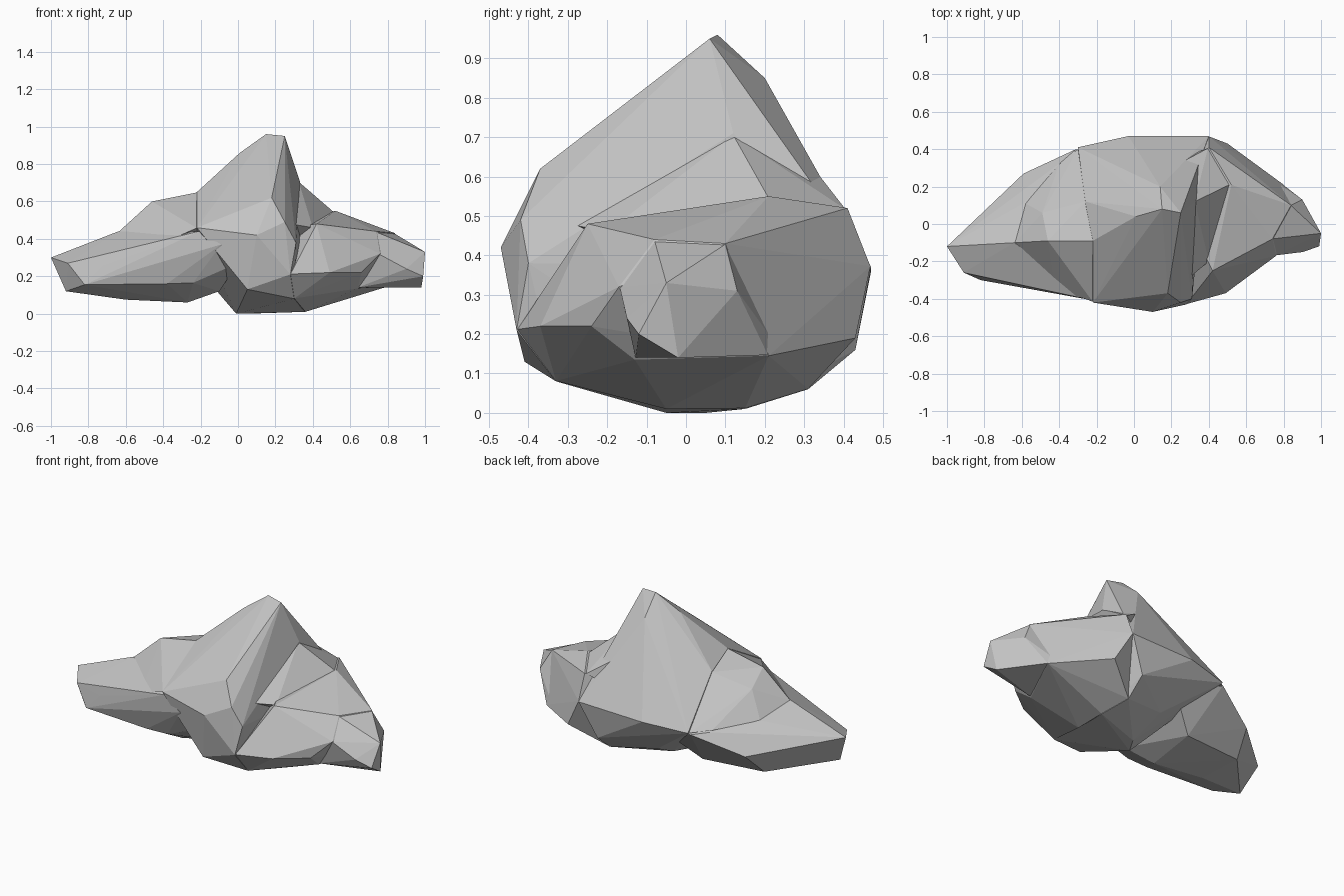
import bpy
import bmesh

default_cube = bpy.data.objects.get("Cube")
if default_cube:
    bpy.data.objects.remove(default_cube, do_unlink=True)

# Single stone colour
stone = bpy.data.materials.new("stone_grey")
stone.use_nodes = True
stone_colour = (.55, .55, .55, 1)
stone.diffuse_color = stone_colour
stone.node_tree.nodes["Principled BSDF"].inputs["Base Color"].default_value = stone_colour


def faceted_lump(name, corners):
    """Wrap a few corner points in a flat-faced convex boulder."""
    bm = bmesh.new()
    for corner in corners:
        bm.verts.new(corner)
    result = bmesh.ops.convex_hull(bm, input=bm.verts[:])
    unused = [item for item in result["geom_interior"] if isinstance(item, bmesh.types.BMVert)]
    bmesh.ops.delete(bm, geom=unused, context="VERTS")
    bmesh.ops.recalc_face_normals(bm, faces=bm.faces[:])
    mesh = bpy.data.meshes.new(name)
    bm.to_mesh(mesh)
    bm.free()
    mesh.materials.append(stone)
    lump = bpy.data.objects.new(name, mesh)
    bpy.context.collection.objects.link(lump)
    return lump


def merge_into(target, other):
    """Fuse one lump into another and discard the spare piece."""
    bpy.context.view_layer.objects.active = target
    union = target.modifiers.new("union", "BOOLEAN")
    union.operation = "UNION"
    union.solver = "EXACT"
    union.object = other
    bpy.ops.object.modifier_apply(modifier=union.name)
    bpy.data.objects.remove(other, do_unlink=True)


# Central mass rising to the peak
rock = faceted_lump("rock", [
    (.15, .08, .96), (.25, .06, .95), (.17, -.1, .82), (.18, -.37, .62),
    (.01, .04, .86), (.14, .2, .85), (.33, .12, .71), (.25, -.42, .49),
    (.31, -.4, .38), (.1, -.47, .42), (-.22, -.42, .46), (-.22, -.09, .65),
    (-.26, .12, .6), (-.03, .47, .36), (.4, .47, .37), (-.3, .41, .34),
    (.05, -.41, .13), (.28, -.43, .21), (.3, -.33, .08), (-.01, -.05, 0),
    (.05, .05, 0), (.36, .15, .01), (.3, .31, .06), (.3, .43, .16),
    (.02, .25, .1),
])

# Inner half of the long low lobe, with its underside running back to the base
east_lobe = faceted_lump("east_lobe", [
    (.52, .21, .55), (.42, -.25, .48), (.74, -.08, .44), (.84, .1, .43),
    (.76, -.17, .32), (.66, -.24, .22), (.49, -.37, .22), (.281, -.428, .212),
    (.64, -.13, .135), (.8, .21, .145), (.5, .43, .19), (.401, .468, .372),
    (.4, .41, .52), (.36, -.05, .01), (.301, -.33, .081), (.361, .15, .012),
    (.301, .31, .061), (.2, .2, .45),
])

# Outer end of the same lobe
east_tip = faceted_lump("east_tip", [
    (.735, -.08, .438), (.838, .1, .428), (1, -.05, .33), (.99, -.12, .2),
    (.9, -.15, .24), (.98, -.02, .14), (.755, -.168, .318), (.9, .13, .31),
    (.8, .208, .147), (.64, -.128, .14), (.5, 0, .3), (.78, .21, .2),
])

# Sloping saddle that joins the peak to that lobe
saddle = faceted_lump("saddle", [
    (.325, .12, .705), (.51, .21, .545), (.4, -.2, .46), (.28, -.3, .48),
    (.395, .405, .517), (.18, .29, .665), (.25, 0, .3), (.1, .3, .4),
])

# Opposite lobe, tapering to a low point
west_lobe = faceted_lump("west_lobe", [
    (-1, -.12, .3), (-.91, -.26, .27), (-.92, -.18, .12), (-.82, -.3, .155),
    (-.72, -.31, .26), (-.42, -.35, .37), (-.21, -.41, .44), (-.09, -.43, .37),
    (-.24, -.39, .3), (-.24, -.34, .165), (-.38, -.34, .16), (-.6, -.12, .075),
    (-.27, -.15, .06), (-.64, -.1, .44), (-.59, .11, .38), (-.59, .27, .22),
    (-.39, .33, .34), (-.31, .4, .33), (-.63, .14, .09), (-.24, .18, .08),
    (0, -.37, .27), (-.1, -.2, .12), (-.05, .3, .25),
])

# Ridge-topped shoulder below the peak
shoulder = faceted_lump("shoulder", [
    (-.46, -.09, .6), (-.221, -.091, .648), (-.638, -.1, .438), (-.49, .06, .53),
    (-.26, .12, .595), (-.42, -.345, .37), (-.221, -.415, .458), (-.58, .11, .38),
    (-.4, .32, .35), (-.3, .4, .338), (.1, 0, .6), (0, .3, .3),
])

for lump in (east_lobe, east_tip, saddle, west_lobe, shoulder):
    merge_into(rock, lump)

# Crisp facets throughout
for face in rock.data.polygons:
    face.use_smooth = False
